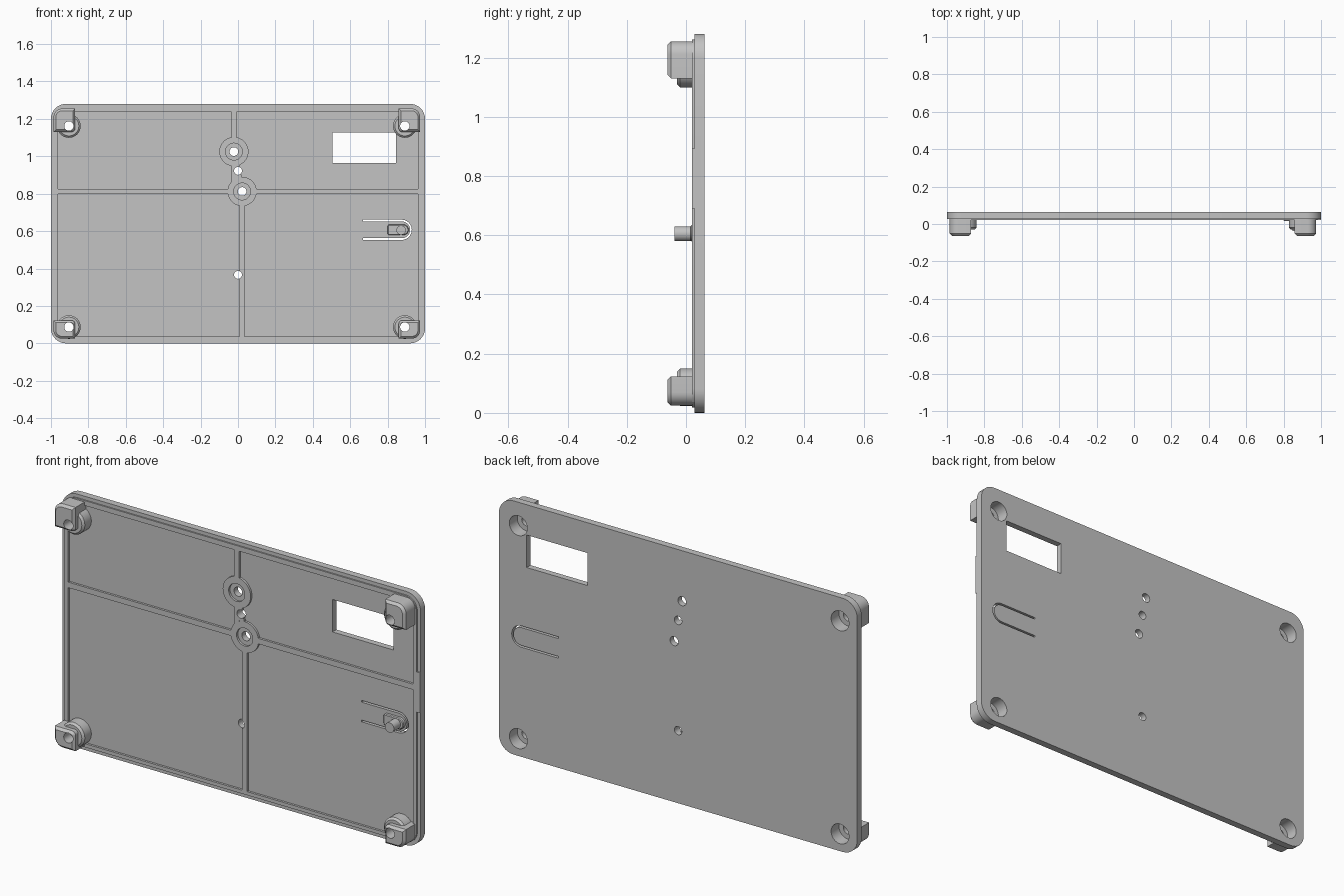
import bpy, bmesh
from math import sin, cos, pi, radians

old = bpy.data.objects.get("Cube")
if old:
    bpy.data.objects.remove(old, do_unlink=True)

grey = bpy.data.materials.new("plain grey")
grey.use_nodes = True
grey.diffuse_color = (0.55, 0.55, 0.55, 1)
grey.node_tree.nodes["Principled BSDF"].inputs["Base Color"].default_value = grey.diffuse_color

# Depth levels along y, from the back face to the front
BACK, FLOOR, LIP, RIM = 0.063, 0.032, 0.028, 0.021
POST_FRONT, BOSS_FRONT, SEAT = -0.063, -0.03, 0.036


def arc(cx, cz, r, a0, a1, n):
    return [(cx + r * cos(a0 + (a1 - a0) * i / n), cz + r * sin(a0 + (a1 - a0) * i / n))
            for i in range(n + 1)]


def circle(cx, cz, r, n=40):
    return arc(cx, cz, r, 0, 2 * pi, n)[:-1]


def rect(x0, x1, z0, z1, radii=(0, 0, 0, 0), n=8):
    """Rounded rectangle; radii run top right, top left, bottom left, bottom right."""
    pts = []
    corners = ((x1, z1, -1, -1), (x0, z1, 1, -1), (x0, z0, 1, 1), (x1, z0, -1, 1))
    for i, (x, z, sx, sz) in enumerate(corners):
        r = radii[i]
        if r:
            pts += arc(x + sx * r, z + sz * r, r, i * pi / 2, (i + 1) * pi / 2, n)
        else:
            pts.append((x, z))
    return pts


def prism(name, outline, y0, y1, chamfer=0):
    """Extrude an x-z outline from y0 (front) to y1, with an optional front chamfer."""
    bm = bmesh.new()
    front = bm.faces.new([bm.verts.new((x, y0 + chamfer, z)) for x, z in outline])
    ext = bmesh.ops.extrude_face_region(bm, geom=[front], use_keep_orig=True)
    for v in ext["geom"]:
        if isinstance(v, bmesh.types.BMVert):
            v.co.y = y1
    bmesh.ops.recalc_face_normals(bm, faces=bm.faces)
    if chamfer:
        bmesh.ops.inset_region(bm, faces=[front], thickness=chamfer, use_even_offset=True)
        for v in front.verts:
            v.co.y = y0
    me = bpy.data.meshes.new(name)
    bm.to_mesh(me)
    bm.free()
    me.materials.append(grey)
    ob = bpy.data.objects.new(name, me)
    bpy.context.collection.objects.link(ob)
    return ob


def combine(target, tool, operation):
    mod = target.modifiers.new("boolean", 'BOOLEAN')
    mod.operation, mod.solver, mod.object = operation, 'EXACT', tool
    bpy.context.view_layer.objects.active = target
    bpy.ops.object.modifier_apply(modifier=mod.name)
    bpy.data.objects.remove(tool, do_unlink=True)


def cut(target, outline, y0=-0.2, y1=0.2):
    combine(target, prism("cutter", outline, y0, y1), 'DIFFERENCE')


def add(target, outline, y0, y1=0.05):
    combine(target, prism("addition", outline, y0, y1), 'UNION')


# Panel with a stepped rim and an edge tab
panel = prism("panel", rect(-1, 1, 0, 1.28, (0.08,) * 4), LIP, BACK)
add(panel, rect(-0.982, 0.982, 0.018, 1.262, (0.065,) * 4), RIM)
add(panel, rect(0.97, 1, 0.69, 0.893), RIM)

# Shallow pockets, leaving the cross ribs between them
EDGE, LOW, HIGH, RIB_Z, HALF = 0.963, 0.036, 1.237, 0.812, 0.014
for z0, z1, rib_x in ((LOW, RIB_Z - HALF, 0.022), (RIB_Z + HALF, HIGH, -0.022)):
    cut(panel, rect(-EDGE, rib_x - HALF, z0, z1), -0.2, FLOOR)
    cut(panel, rect(rib_x + HALF, EDGE, z0, z1), -0.2, FLOOR)

# Round hubs joined by a slanted rib
hubs = ((-0.022, 1.025), (0.022, RIB_Z))
(ax, az), (bx, bz) = hubs
add(panel, [(ax - HALF, az), (bx - HALF, bz), (bx + HALF, bz), (ax + HALF, az)], RIM)
for x, z in hubs:
    add(panel, circle(x, z, 0.078), RIM)
for x, z in hubs:
    cut(panel, circle(x, z, 0.045), -0.2, FLOOR)
    cut(panel, circle(x, z, 0.023))
for z in (0.922, 0.366):
    cut(panel, circle(0, z, 0.021))

# Window and the U-shaped slot that frees the spring latch
cut(panel, rect(0.505, 0.845, 0.963, 1.127))
LX, LZ = 0.875, 0.607
outer = arc(LX, LZ, 0.054, -pi / 2, pi / 2, 20)
inner = arc(LX, LZ, 0.045, pi / 2, -pi / 2, 20)
cut(panel, [(0.668, LZ - 0.054)] + outer + [(0.668, LZ + 0.054), (0.668, LZ + 0.045)]
    + inner + [(0.668, LZ - 0.045)])
parts = [panel]

# Latch pad and peg
parts.append(prism("latch_pad", rect(0.80, 0.912, LZ - 0.028, LZ + 0.028,
                                     (0.027, 0.01, 0.01, 0.027)), 0.015, SEAT, 0.004))
parts.append(prism("latch_peg", circle(0.872, 0.605, 0.025), -0.038, SEAT))

# Corner posts: a rounded block over a round boss, bored from the back
CX = -0.006
posts = (("upper_left", 1, 1.162, 1.13, 1.255, 0), ("upper_right", -1, 1.162, 1.13, 1.255, 1),
         ("lower_right", -1, 0.087, 0.025, 0.123, 2), ("lower_left", 1, 0.087, 0.025, 0.123, 3))
for name, side, hz, z0, z1, outer_corner in posts:
    hx = CX + side * 0.898
    x0, x1 = sorted((CX + side * 0.98, CX + side * 0.865))
    radii = [0, 0, 0, 0]
    radii[outer_corner] = 0.045
    radii[(outer_corner + 2) % 4] = 0.02
    block = prism(name + "_post", rect(x0, x1, z0, z1, radii), POST_FRONT, SEAT, 0.012)
    boss = prism("boss", circle(hx, hz, 0.063), BOSS_FRONT, SEAT + 0.002, 0.01)
    combine(block, boss, 'UNION')
    for ob in (block, panel):
        cut(ob, circle(hx, hz, 0.05), 0.0)
    cut(block, circle(hx, hz, 0.025))
    parts.append(block)

# Smooth the curved walls and keep the edges sharp
bpy.ops.object.select_all(action='DESELECT')
for ob in parts:
    ob.select_set(True)
bpy.context.view_layer.objects.active = panel
bpy.ops.object.shade_smooth_by_angle(angle=radians(30))
